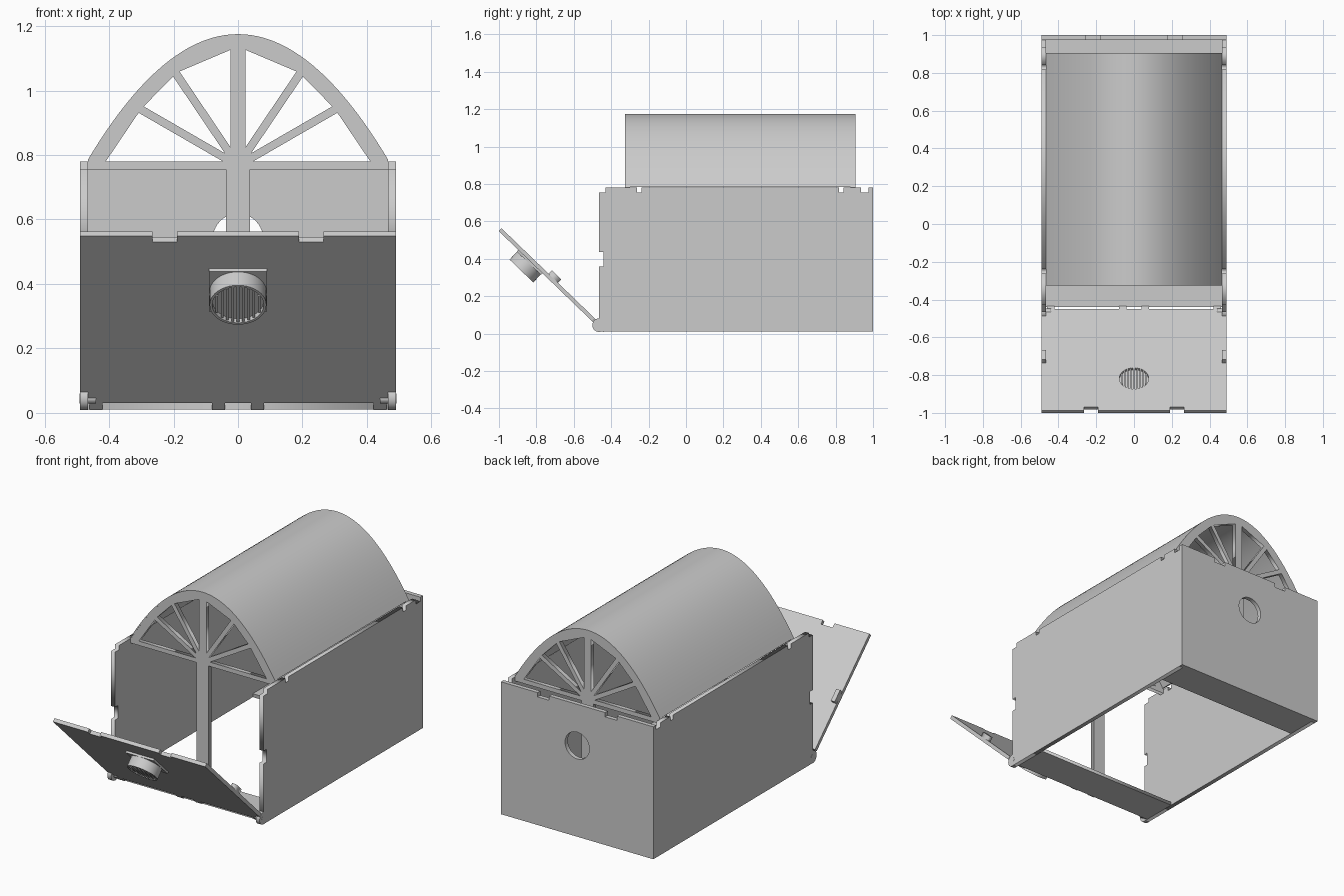
import bpy, bmesh, math
from mathutils import Matrix, Vector

cube = bpy.data.objects.get("Cube")
if cube:
    bpy.data.objects.remove(cube, do_unlink=True)

grey = bpy.data.materials.new("light_grey")
grey.use_nodes = True
COLOUR = (0.6, 0.6, 0.6, 1)
grey.diffuse_color = COLOUR
grey.node_tree.nodes["Principled BSDF"].inputs["Base Color"].default_value = COLOUR


def frame(u, v, origin=(0, 0, 0)):
    """Matrix mapping flat (u, v) outlines into the model."""
    u, v = Vector(u), Vector(v)
    return Matrix.Translation(origin) @ Matrix((u, v, u.cross(v))).transposed().to_4x4()


X, Y, Z = (1, 0, 0), (0, 1, 0), (0, 0, 1)
FLOOR, SIDE, FRONT = frame(X, Y), frame(Y, Z), frame(X, Z)   # FRONT depth is -y
TILT = math.radians(44)
HINGE = (0, -0.465, 0.045)
DOOR = frame(X, (0, -math.cos(TILT), math.sin(TILT)), HINGE)  # depth is outward


def plate(name, loops, low, high, matrix):
    """Flat sheet from an outline plus optional hole outlines."""
    curve = bpy.data.curves.new(name, "CURVE")
    curve.dimensions, curve.fill_mode = "2D", "BOTH"
    curve.extrude = (high - low) / 2
    for loop in loops:
        spline = curve.splines.new("POLY")
        spline.points.add(len(loop) - 1)
        spline.use_cyclic_u = True
        for point, (u, v) in zip(spline.points, loop):
            point.co = (u, v, 0, 1)
    temp = bpy.data.objects.new(name + "_outline", curve)
    bpy.context.collection.objects.link(temp)
    bpy.context.view_layer.update()
    mesh = bpy.data.meshes.new_from_object(
        temp.evaluated_get(bpy.context.evaluated_depsgraph_get()))
    bpy.data.objects.remove(temp, do_unlink=True)
    bpy.data.curves.remove(curve)
    bm = bmesh.new()
    bm.from_mesh(mesh)
    bm.transform(matrix @ Matrix.Translation((0, 0, (low + high) / 2)))
    bmesh.ops.remove_doubles(bm, verts=bm.verts, dist=1e-5)
    bmesh.ops.recalc_face_normals(bm, faces=bm.faces)
    bm.to_mesh(mesh)
    bm.free()
    mesh.name = name
    mesh.materials.clear()
    mesh.materials.append(grey)
    obj = bpy.data.objects.new(name, mesh)
    bpy.context.collection.objects.link(obj)
    return obj


def smooth(obj):
    bpy.ops.object.select_all(action="DESELECT")
    obj.select_set(True)
    bpy.context.view_layer.objects.active = obj
    bpy.ops.object.shade_smooth_by_angle(angle=math.radians(30))


def mirrored(half):
    return half + [(-u, v) for u, v in reversed(half) if u > 1e-6]


def rect(u0, u1, v0, v1):
    return [(u0, v0), (u1, v0), (u1, v1), (u0, v1)]


def circle(u, v, r, n=40):
    return [(u + r * math.cos(2 * math.pi * i / n), v + r * math.sin(2 * math.pi * i / n))
            for i in range(n)]


def parabola(apex, half, base, n=24):
    """Right half, from the foot up to the apex."""
    return [(half * (1 - i / n), apex - (apex - base) * (1 - i / n) ** 2) for i in range(n + 1)]


# Side walls with edge notches, hinge ears and hinge pins
wall = [(-0.465, 0.01), (0.975, 0.01), (0.975, 0.755), (0.935, 0.755), (0.935, 0.78)]
for y in (0.83, -0.25):
    wall += [(y + 0.013, 0.78), (y + 0.013, 0.755), (y - 0.013, 0.755), (y - 0.013, 0.78)]
wall += [(-0.43, 0.78), (-0.43, 0.755), (-0.465, 0.755), (-0.465, 0.435),
         (-0.44, 0.435), (-0.44, 0.36), (-0.465, 0.36)]
for side, low, high in (("left", 0.465, 0.49), ("right", -0.49, -0.465)):
    sign = 1 if low > 0 else -1
    plate(side + "_wall", [wall], low, high, SIDE)
    smooth(plate(side + "_hinge_ear", [circle(HINGE[1], HINGE[2], 0.036)], low, high, SIDE))
    pin = sorted((sign * 0.44, sign * 0.491))
    plate(side + "_hinge_pin", [circle(HINGE[1], HINGE[2], 0.018, 6)], *pin, SIDE)

# Back wall with round hole
back = mirrored([(0.49, 0.01), (0.49, 0.78), (0.255, 0.78), (0.255, 0.755),
                 (0.18, 0.755), (0.18, 0.78)])
smooth(plate("back_wall", [back, circle(0, 0.54, 0.078)], -1, -0.975, FRONT))

# Floor strips
plate("front_floor", [rect(-0.465, 0.465, -0.44, -0.235)], 0.01, 0.03, FLOOR)
plate("back_floor", [rect(-0.465, 0.465, 0.8, 0.975)], 0.01, 0.03, FLOOR)

# Spoked arches: holes lie between neighbouring spokes
HUB = Vector((0, 0.7675))
RIM_APEX, RIM_BEND = 1.127, 2.06
spokes = [(0, 0.0125), (30, 0.0125), (56, 0.0125), (90, 0.024)]


def rim_hit(point, d):
    """Where a spoke edge meets the inside of the rim."""
    a = RIM_BEND * d.x ** 2
    b = d.y + 2 * RIM_BEND * point.x * d.x
    c = point.y + RIM_BEND * point.x ** 2 - RIM_APEX
    return point + d * (-2 * c / (b + math.sqrt(b * b - 4 * a * c)))


holes = []
for (a0, w0), (a1, w1) in zip(spokes, spokes[1:]):
    a0, a1 = math.radians(a0), math.radians(a1)
    d0, d1 = (Vector((math.cos(a), math.sin(a))) for a in (a0, a1))
    span = math.sin(a1 - a0)
    corner = HUB + d0 * (w1 / span) + d1 * (w0 / span)
    hole = [tuple(corner), tuple(rim_hit(corner, d0)), tuple(rim_hit(corner, d1))]
    holes += [hole, [(-x, z) for x, z in hole]]
arch = mirrored([(0.038, 0.03), (0.038, 0.755), (0.465, 0.755), (0.465, 0.784)]
                + parabola(1.166, 0.459, 0.785))
for name, y in (("front_arch", -0.325), ("back_arch", 0.88)):
    plate(name, [arch] + holes, -y - 0.025, -y, FRONT)

# Curved roof shell
outer = mirrored(parabola(1.175, 0.466, 0.785))
inner = mirrored(parabola(1.166, 0.459, 0.785))
smooth(plate("roof", [outer + inner[::-1]], -0.905, 0.326, FRONT))

# Tilted door with hinge tabs, top notches and side catches
PORT = 0.5
door = mirrored([(0.04, -0.01), (0.04, -0.042), (0.08, -0.042), (0.08, -0.01),
                 (0.42, -0.01), (0.42, -0.042), (0.46, -0.042), (0.46, -0.01),
                 (0.465, -0.01), (0.465, 0.04), (0.49, 0.04), (0.49, 0.735),
                 (0.265, 0.735), (0.265, 0.71), (0.19, 0.71), (0.19, 0.735)])
smooth(plate("door", [door, circle(0, PORT, 0.078)], -0.0105, 0.0105, DOOR))
for side, x in (("left", 0.465), ("right", -0.49)):
    plate(side + "_door_catch", [rect(x, x + 0.025, 0.315, 0.385)], -0.036, -0.0105, DOOR)

# Round port on the door: flange, tube and ribbed plug
bore = circle(0, PORT, 0.08)
smooth(plate("port_flange", [rect(-0.09, 0.09, PORT - 0.09, PORT + 0.09), bore],
             0.0105, 0.022, DOOR))
smooth(plate("port_tube", [circle(0, PORT, 0.088), bore], 0.0105, 0.08, DOOR))
smooth(plate("port_plug", [circle(0, PORT, 0.08)], 0.004, 0.062, DOOR))
for i in range(-4, 5):
    x = i * 0.0165
    reach = math.sqrt(0.079 ** 2 - (abs(x) + 0.004) ** 2)
    plate("port_rib", [rect(x - 0.004, x + 0.004, PORT - reach, PORT + reach)],
          -0.009, 0.078, DOOR)
